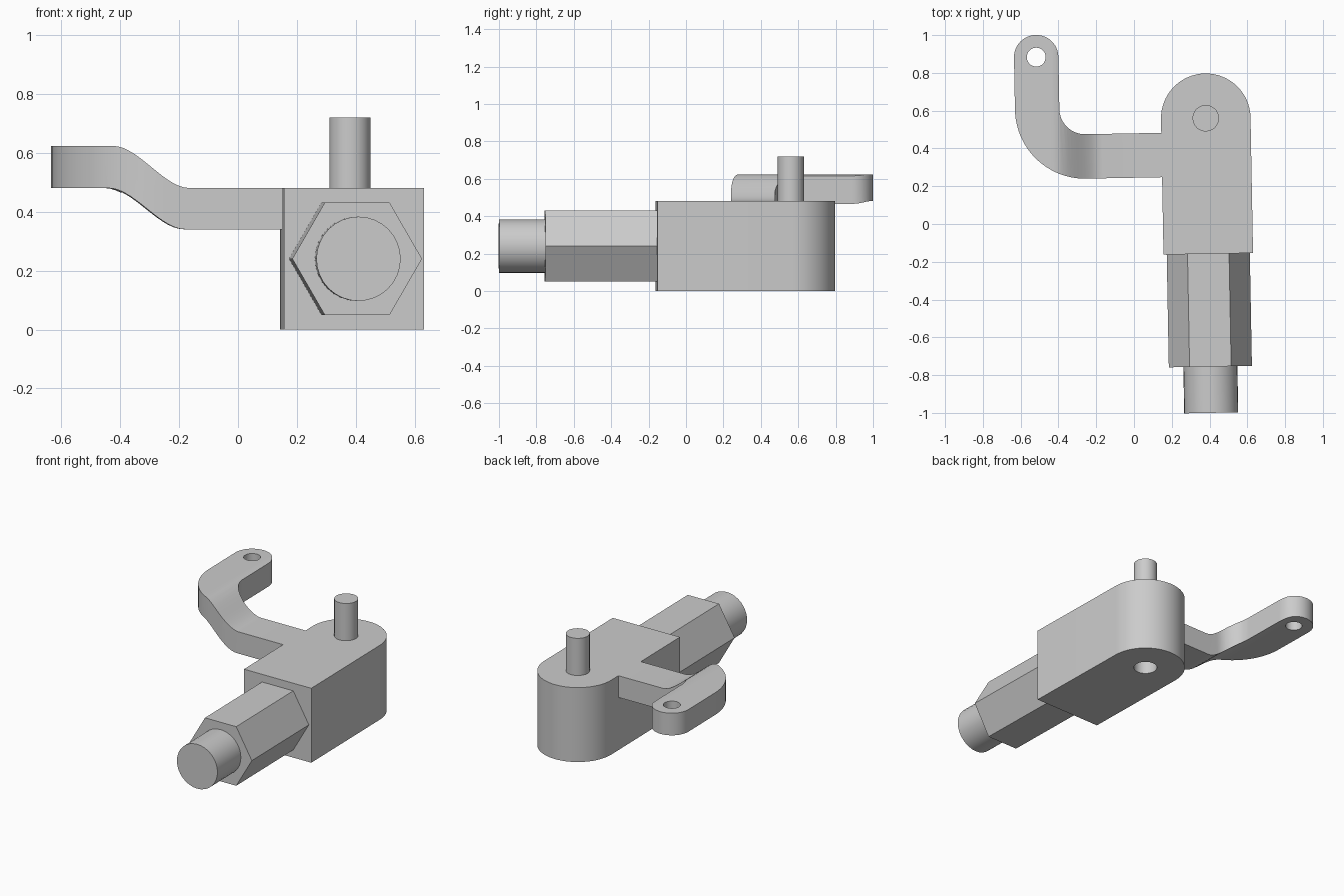
import bpy, bmesh
from math import sin, cos, pi, radians
from mathutils import Vector

cube = bpy.data.objects.get("Cube")
if cube:
    bpy.data.objects.remove(cube, do_unlink=True)

# Single plain grey
GREY = (0.6, 0.6, 0.6, 1)
grey = bpy.data.materials.new("light grey")
grey.use_nodes = True
grey.diffuse_color = GREY
grey.node_tree.nodes["Principled BSDF"].inputs["Base Color"].default_value = GREY

# Everything is laid out around the pin axis, turned very slightly
PIVOT, TURN = (0.38, 0.56, 0), radians(1.06)


def arc(cx, cy, r, a0, a1, n=16):
    """Points along an arc, angles in degrees."""
    angles = [radians(a0 + (a1 - a0) * i / n) for i in range(n + 1)]
    return [(cx + r * cos(a), cy + r * sin(a)) for a in angles]


def prism(name, outline, start, end, axis="z"):
    """Extrude an outline along z (outline in x, y) or along y (outline in x, z)."""
    place = (lambda p, t: (p[0], p[1], t)) if axis == "z" else (lambda p, t: (p[0], t, p[1]))
    bm = bmesh.new()
    face = bm.faces.new([bm.verts.new(place(p, start)) for p in outline])
    ext = bmesh.ops.extrude_face_region(bm, geom=[face])
    verts = [v for v in ext["geom"] if isinstance(v, bmesh.types.BMVert)]
    shift = Vector(place((0, 0), end - start))
    bmesh.ops.translate(bm, verts=verts, vec=shift)
    bmesh.ops.recalc_face_normals(bm, faces=bm.faces)
    mesh = bpy.data.meshes.new(name)
    bm.to_mesh(mesh)
    bm.free()
    mesh.materials.append(grey)
    ob = bpy.data.objects.new(name, mesh)
    ob.location, ob.rotation_euler.z = PIVOT, TURN
    bpy.context.collection.objects.link(ob)
    return ob


def circle(cx, cy, r, n=32):
    return arc(cx, cy, r, 0, 360, n)[:-1]


def activate(ob):
    bpy.ops.object.select_all(action="DESELECT")
    ob.select_set(True)
    bpy.context.view_layer.objects.active = ob


def combine(ob, tool, operation):
    """Apply a boolean and discard the tool."""
    tool.hide_render = True
    bpy.context.view_layer.update()
    activate(ob)
    mod = ob.modifiers.new("cut", "BOOLEAN")
    mod.object, mod.operation, mod.solver = tool, operation, "EXACT"
    bpy.ops.object.modifier_apply(modifier=mod.name)
    bpy.data.objects.remove(tool, do_unlink=True)


# Body block with round back and a blind hole below
HALF, FRONT, TOP = 0.237, -0.718, 0.48
body = prism("body_block", [(-HALF, FRONT), (HALF, FRONT)] + arc(0, 0, HALF, 0, 180, 32), 0, TOP)
combine(body, prism("hole_cutter", circle(0, 0, 0.07), -0.1, 0.24), "DIFFERENCE")

# Upright pin
pin = prism("pin", circle(0, 0, 0.07), TOP, 0.72)

# Hexagonal shank and round tip, pointing forward
MID = 0.24
shank = prism("hex_shank", circle(0, MID, 0.22, 6), -1.315, FRONT, "y")
tip = prism("round_tip", circle(0, MID, 0.143), -1.56, -1.315, "y")

# Bent arm: plan outline crossed with a stepped side profile
BX, BY, INNER, OUTER = -0.639, 0.062, 0.135, 0.37
EX, EY = BX - (INNER + OUTER) / 2, 0.34
plan = ([(-HALF, BY - INNER)]
        + arc(BX, BY, INNER, 270, 180)
        + arc(EX, EY, (OUTER - INNER) / 2, 0, 180, 24)
        + arc(BX, BY, OUTER, 180, 270, 24)
        + [(-HALF, BY - OUTER)])
arm = prism("bent_arm", plan, 0.2, 0.8)


def step(x0, z0, width, rise, n=14):
    """Smooth step going towards -x."""
    ts = [i / n for i in range(n + 1)]
    return [(x0 - width * t, z0 + rise * t * t * (3 - 2 * t)) for t in ts]


top_edge = [(0, TOP)] + step(-0.55, TOP, 0.26, 0.143) + [(-1.2, 0.623)]
low_edge = [(0, 0.34)] + step(-0.565, 0.34, 0.26, 0.14) + [(-1.2, 0.48)]
profile = prism("arm_profile", top_edge + low_edge[::-1], -0.6, 0.7, "y")
combine(arm, profile, "INTERSECT")
combine(arm, prism("eye_cutter", circle(EX, EY, 0.05), 0.2, 0.9), "DIFFERENCE")

# Smooth the curved sides, keep the edges crisp
for ob in (body, pin, shank, tip, arm):
    activate(ob)
    bpy.ops.object.shade_smooth_by_angle(angle=radians(30))
